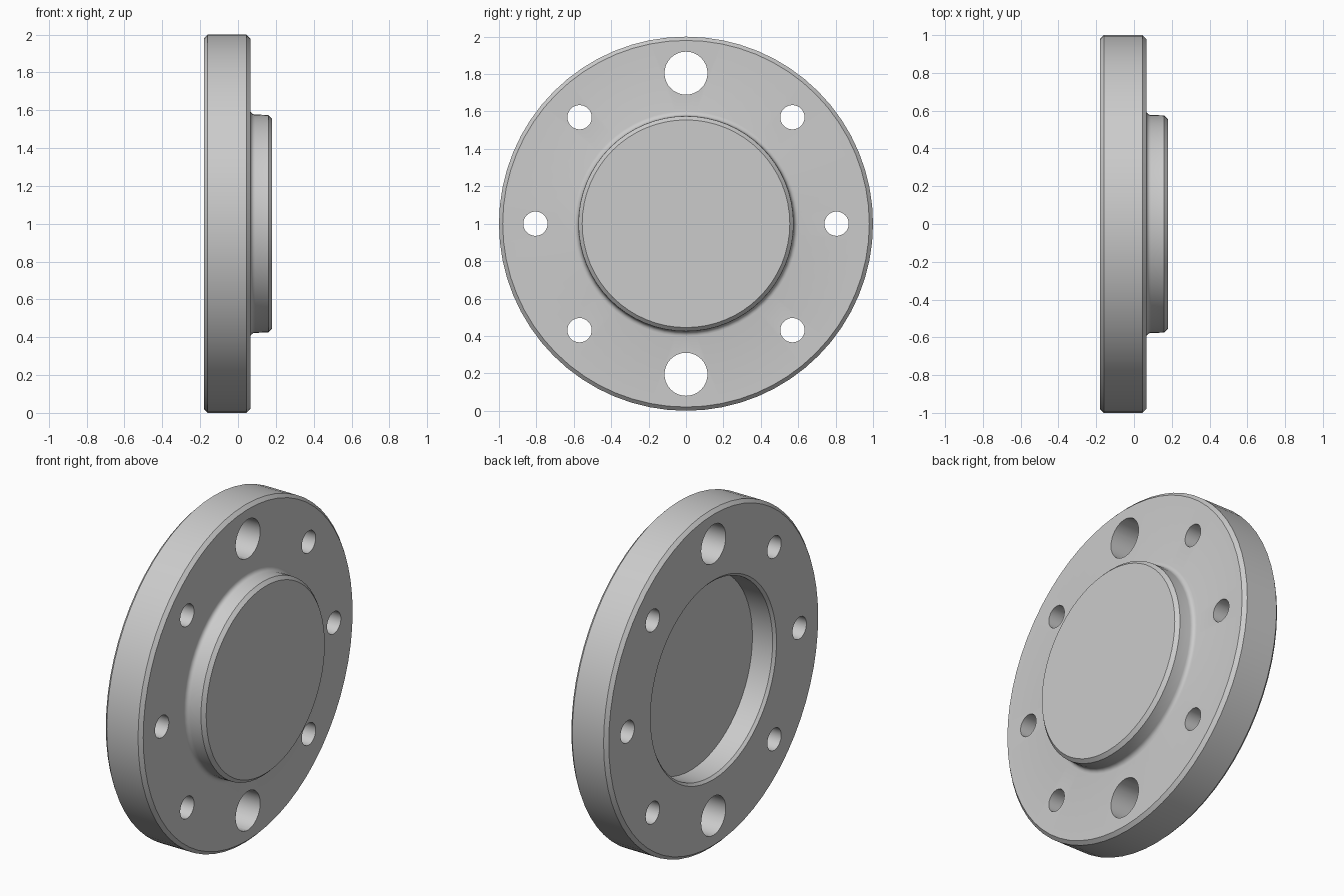
import bpy, bmesh
from math import sin, cos, pi, radians

if "Cube" in bpy.data.objects:
    bpy.data.objects.remove(bpy.data.objects["Cube"])


def ring(bm, x, r, n, cy=0.0, cz=1.0):
    return [bm.verts.new((x, cy + r * cos(2 * pi * i / n), cz + r * sin(2 * pi * i / n)))
            for i in range(n)]


def turn(bm, profile, n, cy=0.0, cz=1.0):
    """Closed turned solid about an x-parallel axis, capped at both profile ends."""
    rings = [ring(bm, x, r, n, cy, cz) for x, r in profile]
    for a, b in zip(rings, rings[1:]):
        for i in range(n):
            j = (i + 1) % n
            bm.faces.new((a[i], a[j], b[j], b[i]))
    bm.faces.new(rings[0])
    bm.faces.new(rings[-1])


def finish(bm, name):
    bmesh.ops.recalc_face_normals(bm, faces=bm.faces[:])
    mesh = bpy.data.meshes.new(name)
    bm.to_mesh(mesh)
    bm.free()
    obj = bpy.data.objects.new(name, mesh)
    bpy.context.collection.objects.link(obj)
    return obj


# Flange body: recess floor, recess wall, back face, rim, front face, fillet, boss
fillet = [(0.09 - 0.025 * cos(t), 0.602 - 0.025 * sin(t))
          for t in (radians(a) for a in (0, 22.5, 45, 67.5, 90))]
profile = [(-0.035, 0.572), (-0.165, 0.575), (-0.18, 0.59),
           (-0.18, 0.98), (-0.16, 1.0), (0.045, 1.0), (0.065, 0.98),
           *fillet, (0.16, 0.575), (0.18, 0.555)]
bm = bmesh.new()
turn(bm, profile, 64)
flange = finish(bm, "flange")

# Bolt circle: large holes at top and bottom, small ones between
bm = bmesh.new()
for k in range(8):
    a = k * pi / 4
    r = 0.115 if k in (2, 6) else 0.065
    turn(bm, [(-0.4, r), (0.4, r)], 32, 0.805 * cos(a), 1 + 0.805 * sin(a))
cutter = finish(bm, "hole_cutter")
cutter.hide_render = True

mod = flange.modifiers.new("bolt_holes", 'BOOLEAN')
mod.operation = 'DIFFERENCE'
mod.solver = 'EXACT'
mod.object = cutter
bpy.context.view_layer.objects.active = flange
flange.select_set(True)
bpy.ops.object.modifier_apply(modifier=mod.name)
bpy.data.objects.remove(cutter, do_unlink=True)
bpy.ops.object.shade_smooth_by_angle(angle=radians(30))
